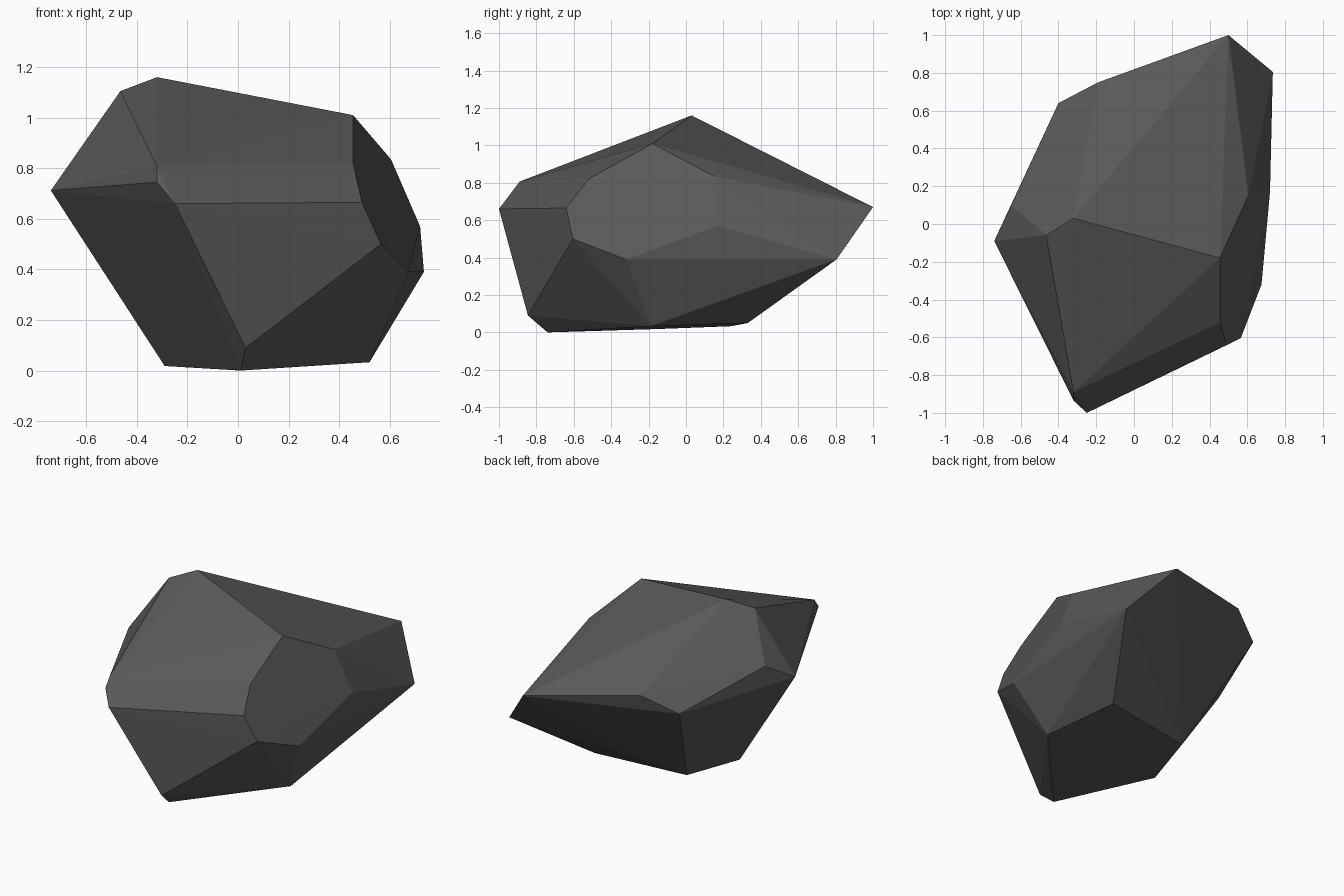
import bpy, bmesh, math

if "Cube" in bpy.data.objects:
    bpy.data.objects.remove(bpy.data.objects["Cube"])

# Corner points of the faceted boulder, listed from the crest down to the base
CREST = [(-0.32, 0.03, 1.16), (-0.465, -0.06, 1.105), (0.455, -0.18, 1.01)]
SHOULDER = [(-0.65, 0.10, 0.83), (-0.32, -0.89, 0.806), (0.455, -0.52, 0.82),
            (0.605, 0.15, 0.835), (-0.19, 0.75, 0.76)]
WAIST = [(-0.74, -0.09, 0.712), (-0.32, -0.935, 0.745), (-0.25, -1.0, 0.66),
         (0.49, -0.64, 0.665), (0.50, 1.0, 0.67), (-0.40, 0.64, 0.652),
         (0.565, -0.605, 0.50), (0.72, 0.17, 0.57), (0.735, 0.805, 0.39),
         (0.675, -0.32, 0.39)]
BASE = [(0.03, -0.845, 0.09), (0.01, -0.74, 0.0), (0.52, -0.19, 0.033),
        (-0.29, -0.15, 0.018), (-0.175, 0.24, 0.033), (0.44, 0.33, 0.05)]

# Wrap the corners in a convex skin and merge coplanar triangles
bm = bmesh.new()
for p in CREST + SHOULDER + WAIST + BASE:
    bm.verts.new(p)
hull = bmesh.ops.convex_hull(bm, input=bm.verts[:])
loose = [v for v in bm.verts if not v.link_faces]
bmesh.ops.delete(bm, geom=loose, context='VERTS')
bmesh.ops.dissolve_limit(bm, angle_limit=math.radians(1), verts=bm.verts[:], edges=bm.edges[:])
bmesh.ops.recalc_face_normals(bm, faces=bm.faces[:])

mesh = bpy.data.meshes.new("boulder")
bm.to_mesh(mesh)
bm.free()

# Single dark stone colour, flat shaded
stone = bpy.data.materials.new("dark grey stone")
stone.diffuse_color = (0.1, 0.1, 0.1, 1)
stone.use_nodes = True
stone.node_tree.nodes["Principled BSDF"].inputs["Base Color"].default_value = stone.diffuse_color
mesh.materials.append(stone)
boulder = bpy.data.objects.new("boulder", mesh)
bpy.context.collection.objects.link(boulder)
